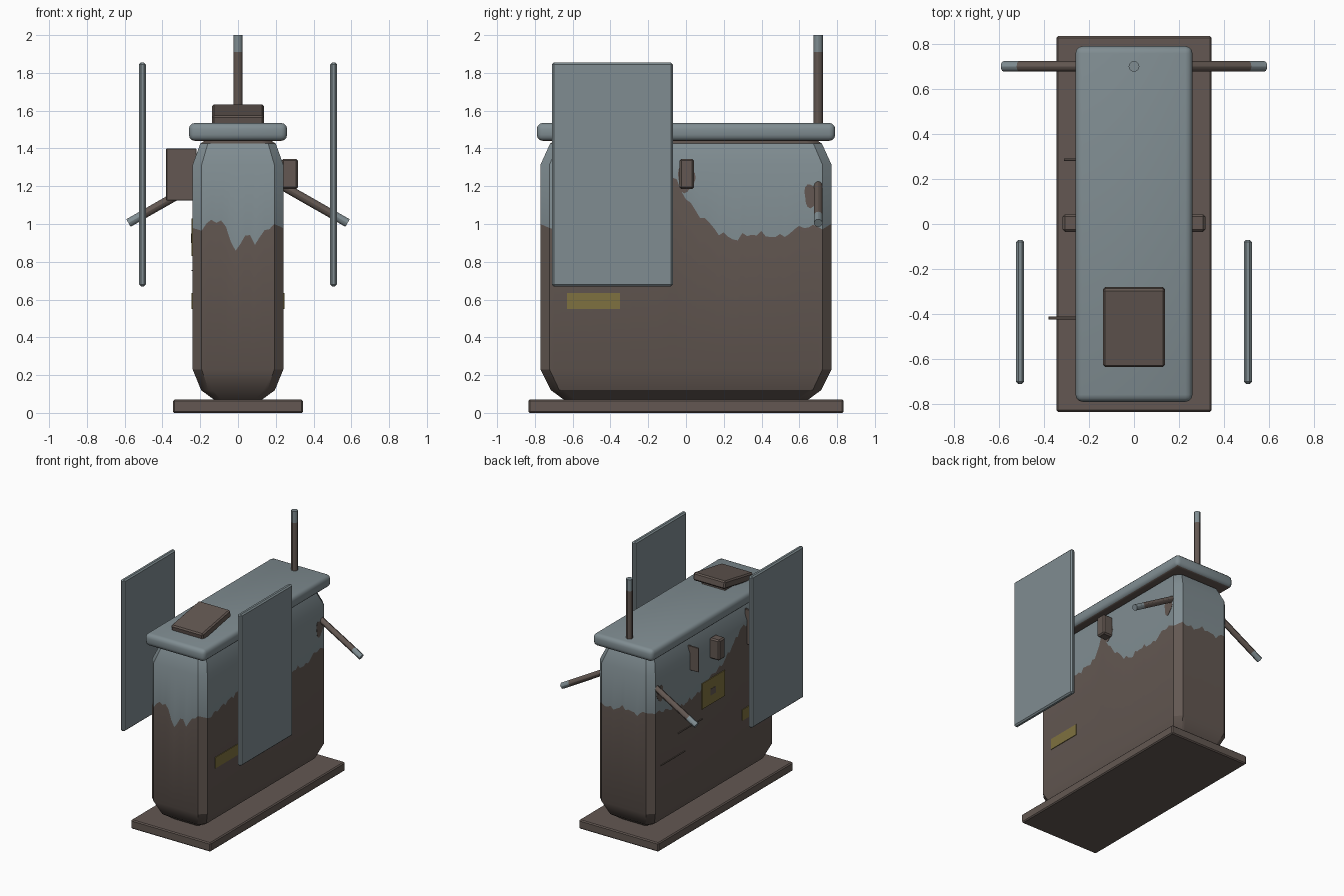
import bpy, bmesh, math
from mathutils import Vector

cube = bpy.data.objects.get("Cube")
if cube:
    bpy.data.objects.remove(cube, do_unlink=True)


def material(name, rgb):
    m = bpy.data.materials.new(name)
    m.use_nodes = True
    m.diffuse_color = (*rgb, 1)
    m.node_tree.nodes["Principled BSDF"].inputs["Base Color"].default_value = (*rgb, 1)
    return m


GREY = material("blue grey paint", (0.215, 0.265, 0.285))
RUST = material("brown rust", (0.125, 0.097, 0.084))
YELLOW = material("faded yellow", (0.21, 0.165, 0.05))


def finish(name, bm, *mats):
    bmesh.ops.recalc_face_normals(bm, faces=bm.faces)
    mesh = bpy.data.meshes.new(name)
    bm.to_mesh(mesh)
    bm.free()
    for m in mats:
        mesh.materials.append(m)
    ob = bpy.data.objects.new(name, mesh)
    bpy.context.collection.objects.link(ob)
    bpy.ops.object.select_all(action='DESELECT')
    ob.select_set(True)
    bpy.context.view_layer.objects.active = ob
    bpy.ops.object.shade_smooth_by_angle(angle=math.radians(30))
    return ob


def box(name, lo, hi, mat, bevel=0.008, segments=1, under=None):
    lo, hi = Vector(lo), Vector(hi)
    bm = bmesh.new()
    bmesh.ops.create_cube(bm, size=1)
    bmesh.ops.scale(bm, vec=hi - lo, verts=bm.verts)
    if bevel:
        bmesh.ops.bevel(bm, geom=bm.edges[:], offset=bevel, segments=segments,
                        profile=0.5, affect='EDGES')
    bm.normal_update()
    if under:
        for f in bm.faces:
            f.material_index = int(f.normal.z < -0.9)
    ob = finish(name, bm, *([mat, under] if under else [mat]))
    ob.location = (lo + hi) / 2
    return ob


def rod(name, a, b, radius, mat):
    a, b = Vector(a), Vector(b)
    bm = bmesh.new()
    bmesh.ops.create_cone(bm, cap_ends=True, segments=12, radius1=radius,
                          radius2=radius, depth=(b - a).length)
    ob = finish(name, bm, mat)
    ob.location = (a + b) / 2
    ob.rotation_euler = (b - a).to_track_quat('Z', 'Y').to_euler()
    return ob


def patch(name, side, centre, size, mat):
    # thin irregular blot lying on a side wall
    bm = bmesh.new()
    verts = []
    for i in range(18):
        a = i * math.tau / 18
        r = 1 + 0.15 * math.sin(3 * a + 1)
        verts.append(bm.verts.new((side * 0.242, centre[0] + size[0] * r * math.cos(a),
                                   centre[1] + size[1] * r * math.sin(a))))
    face = bm.faces.new(verts)
    out = bmesh.ops.extrude_face_region(bm, geom=[face])["geom"]
    bmesh.ops.translate(bm, vec=(-side * 0.004, 0, 0),
                        verts=[v for v in out if isinstance(v, bmesh.types.BMVert)])
    finish(name, bm, mat)


# Rust line height along each wall
FRONT = [(-.2, .96), (-.13, 1.03), (-.07, 1.0), (-.03, .88), (.01, .87),
         (.05, .97), (.1, .88), (.14, .97), (.2, 1.0)]
BACK = [(-.2, 1.03), (-.1, .99), (0, 1.02), (.1, .98), (.2, 1.0)]
LEFT = [(-.72, .97), (-.4, 1.03), (-.15, 1.08), (-.06, 1.26), (0, 1.13), (.07, 1.05),
        (.18, .95), (.25, .92), (.36, .95), (.5, .93), (.62, .99), (.72, .98)]
RIGHT = [(-.72, .97), (-.52, 1.1), (-.42, 1.29), (-.34, 1.28), (-.22, 1.17),
         (-.1, 1.08), (.05, 1.04), (.2, .97), (.4, .95), (.58, .99), (.72, 1.02)]


def rust_height(x, y):
    if abs(y) > 0.75:
        pts, t = (FRONT if y < 0 else BACK), x
    else:
        pts, t = (LEFT if x > 0 else RIGHT), y
    z = pts[0][1] if t <= pts[0][0] else pts[-1][1]
    for (t0, z0), (t1, z1) in zip(pts, pts[1:]):
        if t0 <= t <= t1:
            z = z0 + (z1 - z0) * (t - t0) / (t1 - t0)
    return z + 0.012 * math.sin(t * 67) + 0.008 * math.sin(t * 131)


# Cabinet: chamfered loft, split in two paints along the rust line
HX, HY, C = 0.24, 0.77, 0.048
corners = [(HX, C - HY), (HX, HY - C), (HX - C, HY), (C - HX, HY),
           (-HX, HY - C), (-HX, C - HY), (C - HX, -HY), (HX - C, -HY)]
outline = []
for p, q in zip(corners, corners[1:] + corners[:1]):
    p, q = Vector(p), Vector(q)
    n = max(1, round((q - p).length / 0.025)) if (q - p).length > 0.1 else 1
    outline += [p.lerp(q, i / n) for i in range(n)]

levels = [(0.065, 0.12, 0.64), (0.12, 0.195, 0.715), (0.23, HX, HY), (None, HX, HY),
          (1.315, HX, HY), (1.425, 0.2, 0.72), (1.46, 0.15, 0.67)]
bm = bmesh.new()
rings = []
for z, hx, hy in levels:
    rings.append([bm.verts.new((p.x * hx / HX, p.y * hy / HY,
                                rust_height(p.x, p.y) if z is None else z))
                  for p in outline])
for k, (low, high) in enumerate(zip(rings, rings[1:])):
    for i in range(len(low)):
        j = (i + 1) % len(low)
        f = bm.faces.new((low[i], low[j], high[j], high[i]))
        f.material_index = 0 if k in (3, 4) else 1
for ring in (rings[0], rings[-1]):
    bm.faces.new(ring).material_index = 1
finish("cabinet", bm, GREY, RUST)

# Base and lid
box("base_plate", (-.345, -.835, 0), (.345, .835, .07), RUST)
box("lid", (-.26, -.79, 1.44), (.26, .79, 1.535), GREY, 0.032, 3, RUST)

# Tilted reader on the lid
box("reader_stem", (-.1, -.55, 1.52), (.1, -.34, 1.57), RUST, 0)
reader = box("reader", (-.138, -.635, 1.545), (.138, -.28, 1.605), RUST, 0.01)
reader.rotation_euler.x = math.radians(10)

# Mast at the back
rod("mast", (0, .7, 1.5), (0, .7, 1.91), .024, RUST)
rod("mast_tip", (0, .7, 1.91), (0, .7, 2.0), .024, GREY)

# Parts repeated on both sides
for s, side in ((1, "left"), (-1, "right")):
    def side_box(name, x0, x1, y0, y1, z0, z1, mat, bevel=0.006):
        xs = sorted((s * x0, s * x1))
        return box(side + "_" + name, (xs[0], y0, z0), (xs[1], y1, z1), mat, bevel)

    side_box("panel", .488, .524, -.71, -.07, .67, 1.855, GREY, 0.01)
    side_box("button_box", .23, .317, -.035, .043, 1.185, 1.345, RUST, 0.01)
    side_box("label", .237, .245, -.63, -.35, .55, .635, YELLOW, 0)
    root, mid, tip = (s * .2, .7, 1.222), (s * .51, .7, 1.045), (s * .58, .7, 1.005)
    rod(side + "_arm", root, mid, .023, RUST)
    rod(side + "_arm_tip", mid, tip, .023, GREY)
    patch(side + "_arm_stain", s, (.665, 1.15), (.04, .06), RUST)
patch("left_button_stain", 1, (0, 1.24), (.045, .07), RUST)

# Fins, notice and seams on the right wall only
box("large_fin", (-.38, -.425, 1.125), (-.22, -.41, 1.4), RUST, 0.003)
box("small_fin", (-.312, .28, 1.19), (-.22, .291, 1.38), RUST, 0.002)
box("notice", (-.246, -.13, .83), (-.237, .15, 1.03), YELLOW, 0)
box("notice_mark", (-.248, -.02, .9), (-.24, .05, .95), RUST, 0)
for i, (y, z) in enumerate(((.29, .75), (.51, .58))):
    box(f"seam_{i + 1}", (-.246, y - .15, z), (-.237, y + .15, z + .006), RUST, 0)
